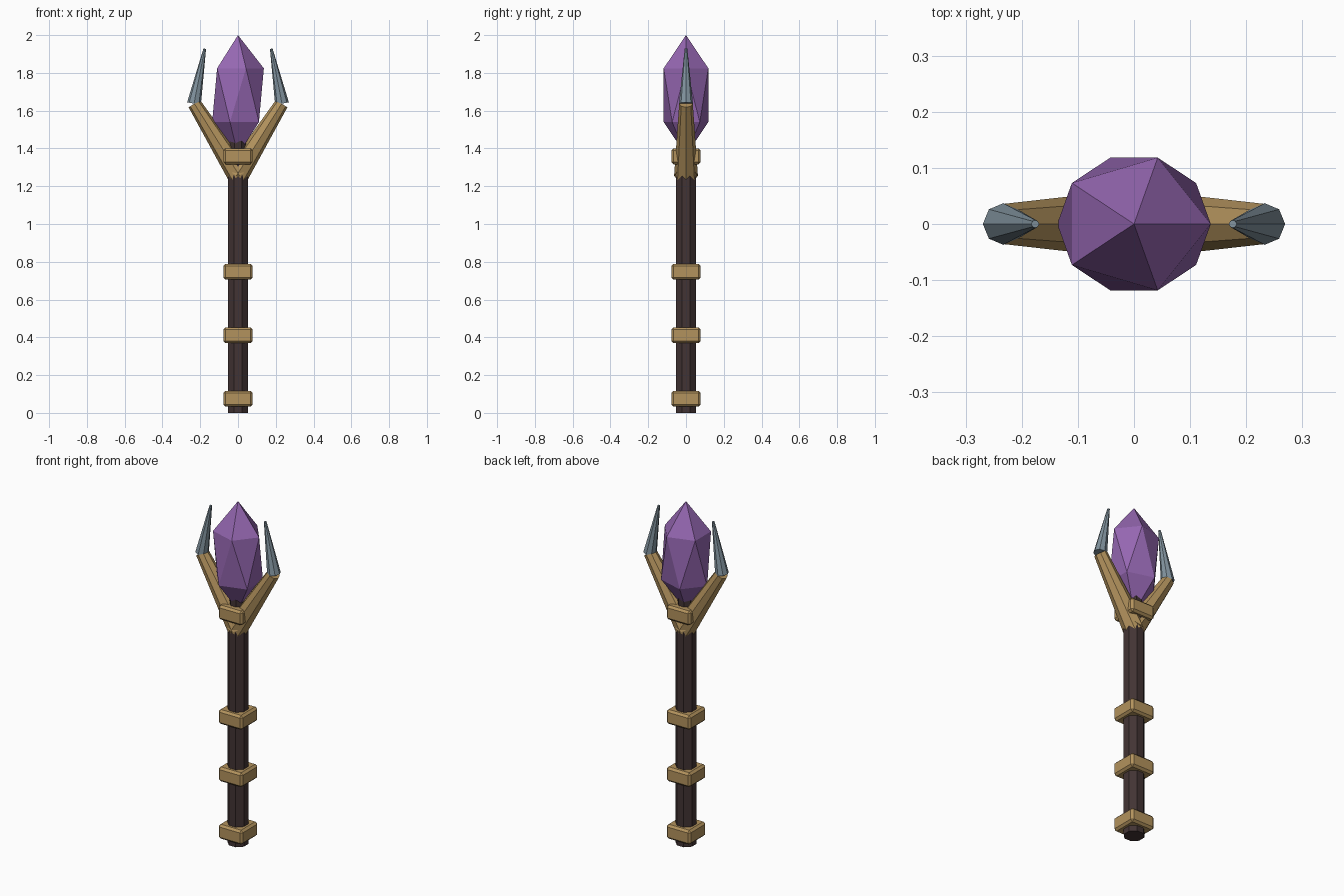
import bpy, bmesh, math
from mathutils import Vector, Matrix

if "Cube" in bpy.data.objects:
    bpy.data.objects.remove(bpy.data.objects["Cube"])


def material(name, rgb):
    m = bpy.data.materials.new(name)
    m.diffuse_color = (*rgb, 1)
    m.use_nodes = True
    m.node_tree.nodes["Principled BSDF"].inputs["Base Color"].default_value = m.diffuse_color
    return m


WOOD = material("dark wood", (0.055, 0.034, 0.034))
BRASS = material("aged brass", (0.45, 0.29, 0.11))
STEEL = material("blue steel", (0.22, 0.29, 0.34))
GEM = material("purple crystal", (0.30, 0.135, 0.44))


def finish(name, bm, mat):
    bmesh.ops.recalc_face_normals(bm, faces=bm.faces)
    me = bpy.data.meshes.new(name)
    bm.to_mesh(me)
    bm.free()
    me.materials.append(mat)
    ob = bpy.data.objects.new(name, me)
    bpy.context.collection.objects.link(ob)
    return ob


def tapered_rod(name, start, end, r1, r2, mat, turn=0.0):
    """Eight-sided tapered rod between two points."""
    a, b = Vector(start), Vector(end)
    d = b - a
    # keep one cross-section axis on world y so mirrored rods match
    z = d.normalized()
    y = Vector((0, 1, 0)) if abs(z.y) < 0.9 else Vector((1, 0, 0))
    x = y.cross(z).normalized()
    frame = Matrix((x, y, z)).transposed().to_4x4()
    bm = bmesh.new()
    bmesh.ops.create_cone(bm, cap_ends=True, segments=8, radius1=r1, radius2=r2,
                          depth=d.length, matrix=Matrix.Translation((a + b) / 2) @ frame
                          @ Matrix.Rotation(turn, 4, 'Z'))
    return finish(name, bm, mat)


# Shaft and the narrower socket under the crystal
tapered_rod("shaft", (0, 0, 0), (0, 0, 1.38), 0.057, 0.057, WOOD, math.pi / 8)
tapered_rod("crystal_socket", (0, 0, 1.37), (0, 0, 1.44), 0.046, 0.046, WOOD, math.pi / 8)

# Square bevelled bands
for i, z in enumerate((0.075, 0.411, 0.747, 1.358)):
    bm = bmesh.new()
    bmesh.ops.create_cube(bm, size=1, matrix=Matrix.Translation((0, 0, z))
                          @ Matrix.Diagonal((0.156, 0.156, 0.084, 1)))
    bmesh.ops.bevel(bm, geom=bm.edges[:], offset=0.012, segments=1,
                    affect='EDGES', profile=0.5)
    finish(f"band_{i + 1}", bm, BRASS)

# Forked prongs with steel spikes
for side, s in (("left", -1), ("right", 1)):
    tapered_rod(f"{side}_prong", (-0.008 * s, 0, 1.256), (0.231 * s, 0, 1.637),
                0.063, 0.036, BRASS)
    tapered_rod(f"{side}_spike", (0.233 * s, 0, 1.637), (0.176 * s, 0, 1.928),
                0.037, 0.007, STEEL)

# Crystal: a stretched twenty-sided gem
bm = bmesh.new()
bmesh.ops.create_icosphere(bm, subdivisions=1, radius=1,
                           matrix=Matrix.Translation((0, 0, 1.682))
                           @ Matrix.Diagonal((0.153, 0.139, 0.318, 1)))
finish("crystal", bm, GEM)
